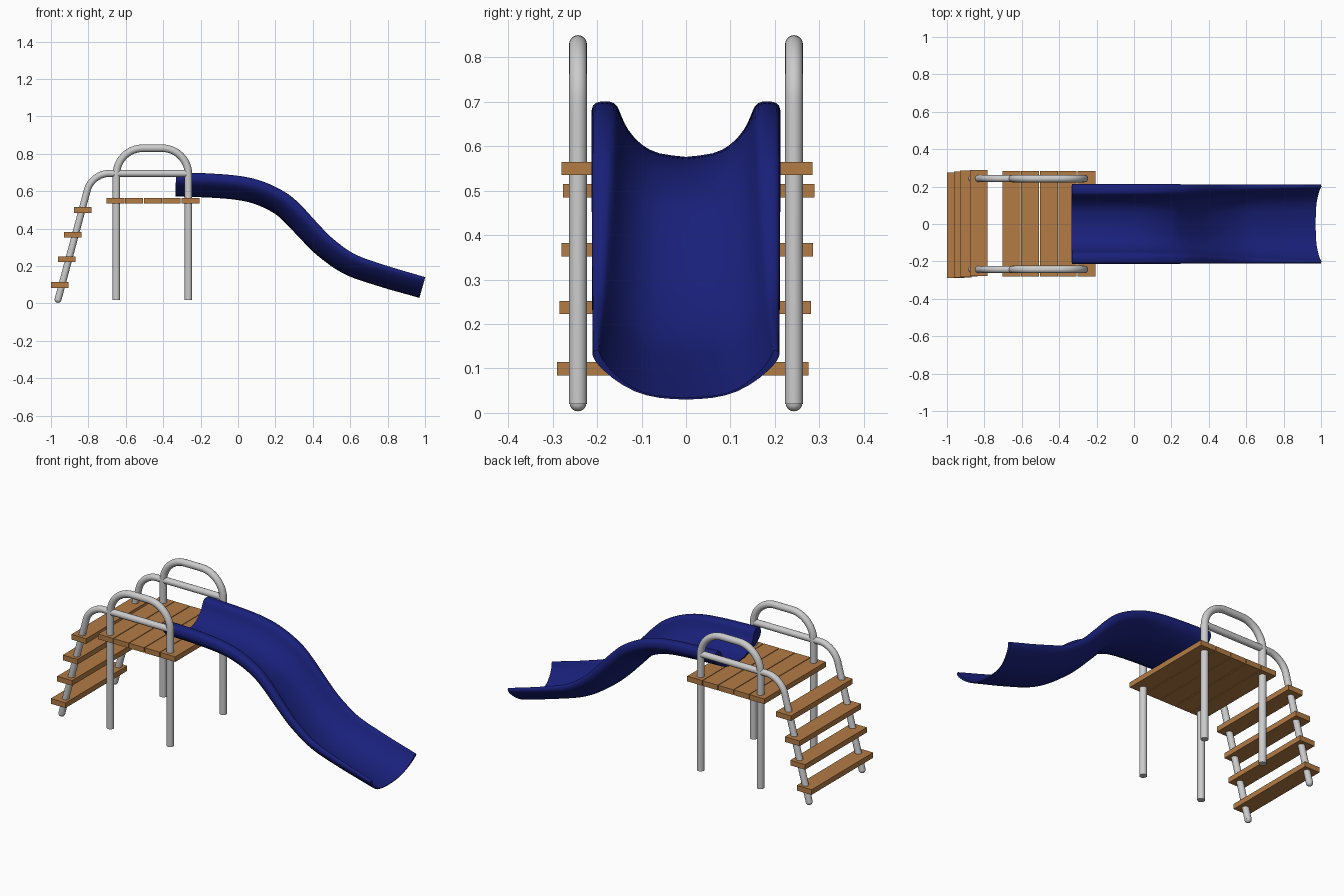
import bpy, bmesh, math
from mathutils import Vector

if "Cube" in bpy.data.objects:
    bpy.data.objects.remove(bpy.data.objects["Cube"])


def material(name, color):
    m = bpy.data.materials.new(name)
    m.diffuse_color = color
    m.use_nodes = True
    m.node_tree.nodes["Principled BSDF"].inputs["Base Color"].default_value = m.diffuse_color
    return m


WOOD = material("wood", (0.45, 0.20, 0.06, 1))
BLUE = material("blue_plastic", (0.01, 0.015, 0.2, 1))


def add_mesh(name, bm, mat=None, angle=None):
    bmesh.ops.recalc_face_normals(bm, faces=bm.faces)
    me = bpy.data.meshes.new(name)
    bm.to_mesh(me)
    bm.free()
    ob = bpy.data.objects.new(name, me)
    bpy.context.collection.objects.link(ob)
    if mat:
        me.materials.append(mat)
    if angle:
        bpy.ops.object.select_all(action='DESELECT')
        ob.select_set(True)
        bpy.context.view_layer.objects.active = ob
        bpy.ops.object.shade_smooth_by_angle(angle=math.radians(angle))
    return ob


def board(name, center, size):
    bm = bmesh.new()
    bmesh.ops.create_cube(bm, size=1)
    for v in bm.verts:
        v.co = Vector(center) + Vector([a * b for a, b in zip(v.co, size)])
    add_mesh(name, bm, WOOD)


def sweep(bm, rings):
    loops = [[bm.verts.new(p) for p in ring] for ring in rings]
    n = len(loops[0])
    for a, b in zip(loops, loops[1:]):
        for i in range(n):
            j = (i + 1) % n
            bm.faces.new((a[i], a[j], b[j], b[i]))
    bm.faces.new(loops[0])
    bm.faces.new(loops[-1])


def fillet(pts, d, steps=12):
    # round the inner corners of an (x, z) path
    pts = [Vector(p) for p in pts]
    out = [pts[0]]
    for a, c, b in zip(pts, pts[1:], pts[2:]):
        p0 = c + (a - c).normalized() * d
        p3 = c + (b - c).normalized() * d
        p1, p2 = p0.lerp(c, 0.55), p3.lerp(c, 0.55)
        for i in range(steps + 1):
            t = i / steps
            s = 1 - t
            out.append(p0 * s**3 + p1 * 3 * s * s * t + p2 * 3 * s * t * t + p3 * t**3)
    return out + [pts[-1]]


def frames(path):
    # normals of an (x, z) path
    for i, p in enumerate(path):
        t = (path[min(i + 1, len(path) - 1)] - path[max(i - 1, 0)]).normalized()
        yield p, Vector((-t.y, t.x))


def tube(name, path, y, r, sides=20, foot=False):
    bm = bmesh.new()
    rings = []
    for p, n in frames(path):
        ring = []
        for k in range(sides):
            a = 2 * math.pi * k / sides
            q = p + n * r * math.cos(a)
            ring.append((q.x, y + r * math.sin(a), q.y))
        rings.append(ring)
    sweep(bm, rings)
    if foot:
        res = bmesh.ops.create_uvsphere(bm, u_segments=sides, v_segments=10, radius=r)
        for v in res["verts"]:
            v.co += Vector((path[0].x, y, path[0].y))
    add_mesh(name, bm, None, 50)


# Arched posts and ladder handrails on both sides
hoop = fillet([(-0.65, 0.02), (-0.65, 0.83), (-0.265, 0.83), (-0.265, 0.02)], 0.14)
rail = fillet([(-0.962, 0.022), (-0.782, 0.695), (-0.265, 0.695)], 0.09)
for side, y in (("front", -0.243), ("back", 0.243)):
    tube(side + "_arched_posts", hoop, y, 0.02)
    tube(side + "_ladder_rail", rail, y, 0.0185, foot=True)

# Platform planks
for i in range(5):
    board(f"platform_plank_{i + 1}", (-0.655 + 0.1 * i, 0.002, 0.55), (0.096, 0.565, 0.03))

# Ladder steps
for i, (x, y, z) in enumerate([(-0.953, -0.007, 0.099), (-0.915, -0.002, 0.237),
                               (-0.883, 0.003, 0.367), (-0.83, 0.006, 0.5)]):
    board(f"ladder_step_{i + 1}", (x, y, z), (0.095, 0.566, 0.03))


def spline(pts, steps):
    # smooth curve through points
    pts = [Vector(p) for p in pts]
    ext = [2 * pts[0] - pts[1]] + pts + [2 * pts[-1] - pts[-2]]
    out = []
    for a, b, c, d in zip(ext, ext[1:], ext[2:], ext[3:]):
        for i in range(steps):
            t = i / steps
            out.append(0.5 * (2 * b + (c - a) * t + (2 * a - 5 * b + 4 * c - d) * t * t
                              + (3 * b - a - 3 * c + d) * t**3))
    return out + [pts[-1]]


# Slide: half sections (y, height), inner bottom over the lip to outer bottom
top_half = [(0, .004), (.06, .012), (.1, .032), (.13, .065), (.145, .095), (.155, .118),
            (.17, .128), (.195, .128), (.209, .12), (.213, .1), (.211, .085), (.198, .066),
            (.165, .041), (.115, .016), (.06, .004), (0, 0)]
exit_half = [(0, .004), (.07, .010), (.115, .025), (.15, .050), (.175, .076), (.19, .098),
             (.196, .112), (.201, .115), (.207, .113), (.210, .104), (.206, .094), (.198, .082),
             (.165, .050), (.115, .019), (.06, .004), (0, 0)]
path = spline([(-.335, .572), (-.15, .566), (0, .553), (.1, .528), (.195, .481), (.26, .424),
               (.33, .35), (.43, .252), (.57, .157), (.75, .093), (.97, .03)], 6)
h0, h1 = spline(top_half, 2), spline(exit_half, 2)
rings = []
for i, (p, n) in enumerate(frames(path)):
    t = (i / (len(path) - 1)) ** 2
    half = [a.lerp(b, t) for a, b in zip(h0, h1)]
    full = half + [Vector((-q.x, q.y)) for q in half[-2:0:-1]]
    rings.append([(p.x + n.x * q.y, q.x, p.y + n.y * q.y) for q in full])
bm = bmesh.new()
sweep(bm, rings)
add_mesh("slide_chute", bm, BLUE, 60)
